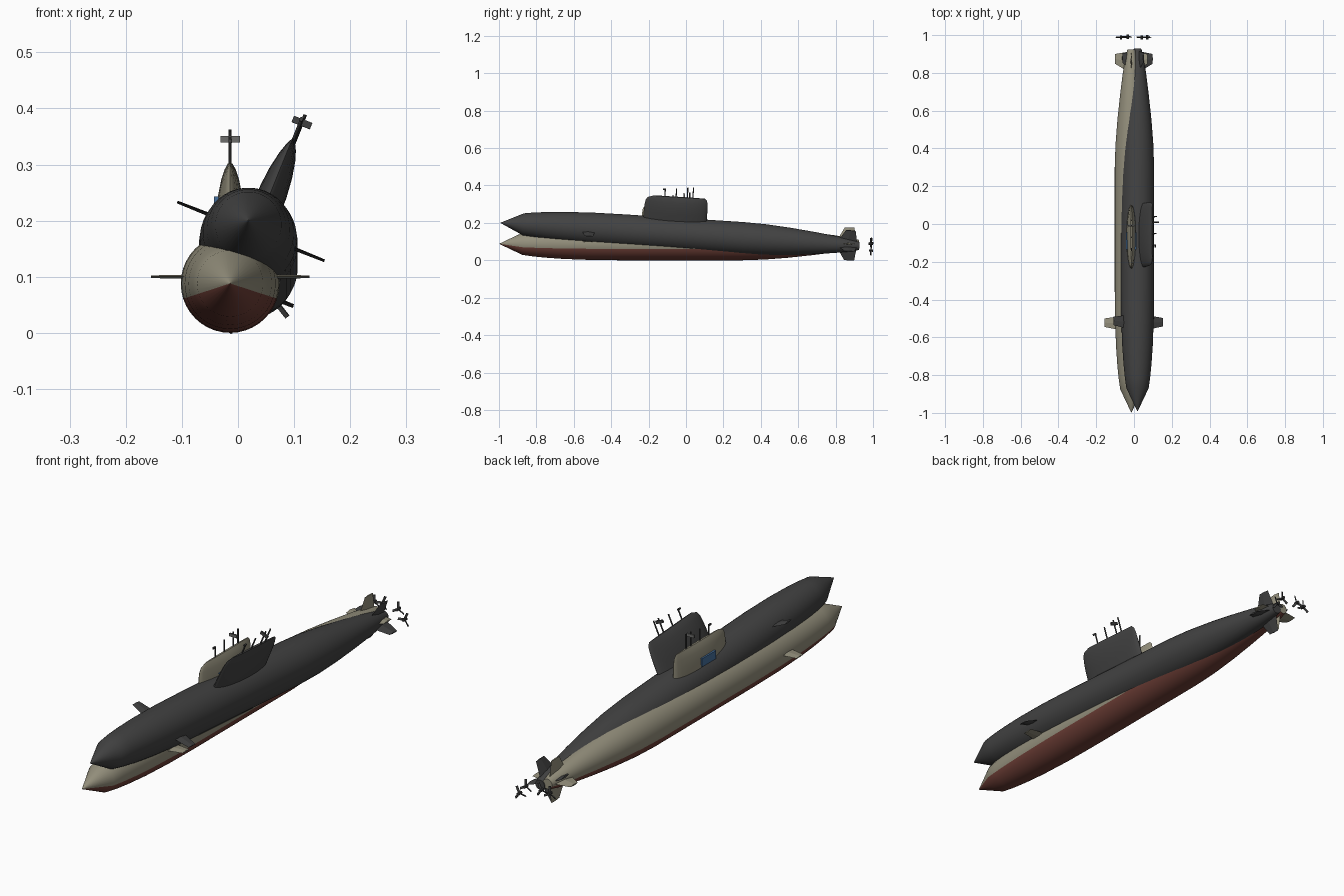
import bpy, bmesh, math
from mathutils import Matrix, Vector

if "Cube" in bpy.data.objects:
    bpy.data.objects.remove(bpy.data.objects["Cube"])


def mat(name, rgb):
    m = bpy.data.materials.new(name)
    m.diffuse_color = (*rgb, 1)
    m.use_nodes = True
    m.node_tree.nodes["Principled BSDF"].inputs["Base Color"].default_value = m.diffuse_color
    return m


BEIGE = mat("beige paint", (0.30, 0.28, 0.205))
RED = mat("red belly paint", (0.16, 0.05, 0.038))
DARK = mat("charcoal paint", (0.055, 0.055, 0.055))
METAL = mat("dark metal", (0.05, 0.05, 0.05))
GREY = mat("grey metal", (0.15, 0.15, 0.145))
BLUE = mat("blue panel", (0.06, 0.16, 0.34))


def finish(bm, name, M, mats, smooth=None):
    bmesh.ops.recalc_face_normals(bm, faces=bm.faces)
    bm.transform(M)
    me = bpy.data.meshes.new(name)
    bm.to_mesh(me)
    bm.free()
    for m in mats:
        me.materials.append(m)
    ob = bpy.data.objects.new(name, me)
    bpy.context.collection.objects.link(ob)
    if smooth:
        bpy.ops.object.select_all(action='DESELECT')
        ob.select_set(True)
        bpy.context.view_layer.objects.active = ob
        bpy.ops.object.shade_smooth_by_angle(angle=math.radians(smooth))
    return ob


def loft(bm, rings):
    """Skin a list of closed rings and cap both ends."""
    vs = [[bm.verts.new(p) for p in r] for r in rings]
    for a, b in zip(vs, vs[1:]):
        for i in range(len(a)):
            j = (i + 1) % len(a)
            bm.faces.new((a[i], a[j], b[j], b[i]))
    bm.faces.new(vs[0])
    bm.faces.new(vs[-1])


def box(bm, c, s, R=Matrix()):
    bmesh.ops.create_cube(bm, size=1, matrix=Matrix.Translation(c) @ R @ Matrix.Diagonal((*s, 1)))


def rod(bm, c, r, length, R=Matrix()):
    bmesh.ops.create_cone(bm, cap_ends=True, segments=10, radius1=r, radius2=r,
                          depth=length, matrix=Matrix.Translation(c) @ R)


def fin(bm, root, tip, x0, x1, thick, R):
    """Tapered slab along +x; root and tip are (front y, back y)."""
    rings = []
    for x, (a, b), t in ((x0, root, thick), (x1, tip, thick * 0.7)):
        rings.append([R @ Vector(p) for p in ((x, a, 0), (x, (a + b) / 2, t / 2),
                                              (x, b, 0), (x, (a + b) / 2, -t / 2))])
    loft(bm, rings)


HULL = [(-0.998, 0.0008), (-0.875, 0.059), (-0.82, 0.067), (-0.75, 0.074), (-0.65, 0.081),
        (-0.5, 0.0865), (-0.35, 0.088), (0.3, 0.088), (0.42, 0.084), (0.55, 0.074),
        (0.68, 0.060), (0.8, 0.045), (0.88, 0.032), (0.925, 0.021)]
SAIL = [(0.04, -0.238, 0.102, 0.027), (0.12, -0.238, 0.102, 0.0255), (0.155, -0.236, 0.102, 0.022),
        (0.185, -0.232, 0.100, 0.016), (0.203, -0.222, 0.096, 0.010), (0.214, -0.19, 0.085, 0.004)]
MASTS = [(-0.13, 0.257), (-0.07, 0.262), (-0.01, 0.272), (0.02, 0.274)]


def submarine(tag, M, paint, belly):
    # hull of revolution, belly coloured by angle
    n = 40
    bm = bmesh.new()
    loft(bm, [[(r * math.cos(2 * math.pi * i / n), y, r * math.sin(2 * math.pi * i / n))
               for i in range(n)] for y, r in HULL])
    for f in bm.faces:
        c = f.calc_center_median()
        if math.atan2(c.z, abs(c.x)) < -math.radians(18):
            f.material_index = 1
    finish(bm, tag + "_hull", M, [paint, belly], 20)

    # sail
    bm = bmesh.new()
    rings = []
    for h, a, b, w in SAIL:
        ring = []
        for i in range(28):
            t = 2 * math.pi * i / 28
            ring.append((w * math.sin(t), (a + b) / 2 - (b - a) / 2 * math.cos(t), h))
        rings.append(ring)
    loft(bm, rings)
    finish(bm, tag + "_sail", M, [paint], 35)

    # periscopes and masts
    bm = bmesh.new()
    for y, top in MASTS:
        rod(bm, (0, y, (0.19 + top) / 2), 0.003, top - 0.19)
    box(bm, (0, -0.135, 0.254), (0.006, 0.016, 0.007))
    finish(bm, tag + "_masts", M, [METAL], 35)
    bm = bmesh.new()
    box(bm, (0, -0.01, 0.257), (0.035, 0.007, 0.012))
    finish(bm, tag + "_radar_bar", M, [GREY if paint is BEIGE else METAL])

    # bow planes
    bm = bmesh.new()
    for a in (0, math.pi):
        R = Matrix.Translation((0, 0, 0.012)) @ Matrix.Rotation(a, 4, 'Y')
        fin(bm, (-0.56, -0.49), (-0.545, -0.50), 0.07, 0.141, 0.007, R)
    finish(bm, tag + "_bow_planes", M, [paint])

    # cross-shaped tail fins
    bm = bmesh.new()
    for k in range(4):
        fin(bm, (0.805, 0.912), (0.848, 0.900), 0.015, 0.086, 0.010,
            Matrix.Rotation(k * math.pi / 2, 4, 'Y'))
    finish(bm, tag + "_tail_fins", M, [paint])

    # twin three-bladed propellers
    bm = bmesh.new()
    for x in (-0.055, 0.055):
        rod(bm, (x, 0.988, 0), 0.006, 0.022, Matrix.Rotation(math.pi / 2, 4, 'X'))
        for k in range(3):
            R = Matrix.Rotation(k * math.tau / 3, 4, 'Y')
            c = Vector((x, 0.988, 0)) + R @ Vector((0, 0, 0.017))
            box(bm, c, (0.009, 0.003, 0.026), R @ Matrix.Rotation(0.6, 4, 'Z'))
    finish(bm, tag + "_propellers", M, [METAL])


# upright beige submarine
M1 = Matrix.Translation((-0.014, 0, 0.088))
submarine("beige_submarine", M1, BEIGE, RED)
# blue side panels on the beige sail
bm = bmesh.new()
for s in (-1, 1):
    box(bm, (s * 0.0245, -0.09, 0.138), (0.008, 0.09, 0.034))
finish(bm, "beige_submarine_sail_panels", M1, [BLUE])

# charcoal submarine, rolled to the side and pitched nose up
M2 = (Matrix.Translation((0.0185, 0.004, 0.136)) @ Matrix.Rotation(math.radians(-3.7), 4, 'X')
      @ Matrix.Rotation(math.radians(21.8), 4, 'Y'))
submarine("charcoal_submarine", M2, DARK, DARK)
